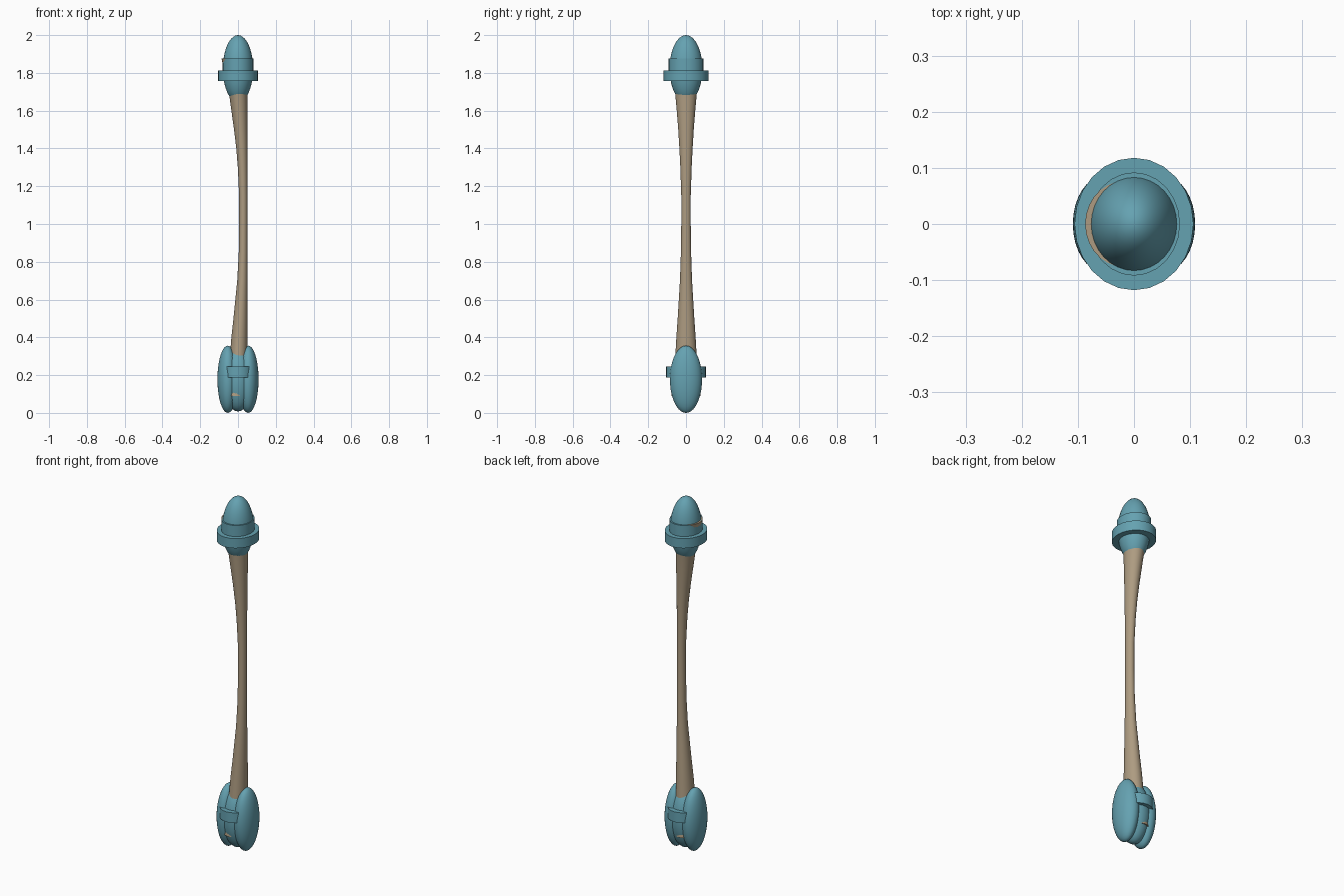
import bpy, bmesh, math

if "Cube" in bpy.data.objects:
    bpy.data.objects.remove(bpy.data.objects["Cube"])


def material(name, rgb):
    m = bpy.data.materials.new(name)
    m.diffuse_color = (*rgb, 1)
    m.use_nodes = True
    m.node_tree.nodes["Principled BSDF"].inputs["Base Color"].default_value = m.diffuse_color
    return m


TEAL = material("teal_cap", (0.13, 0.36, 0.44))
TAN = material("tan_shaft", (0.42, 0.33, 0.22))


def finish(ob, name, mat):
    ob.name = name
    ob.data.materials.append(mat)
    bpy.ops.object.select_all(action='DESELECT')
    ob.select_set(True)
    bpy.context.view_layer.objects.active = ob
    bpy.ops.object.transform_apply(location=False, rotation=False, scale=True)
    bpy.ops.object.shade_smooth_by_angle(angle=math.radians(35))
    return ob


def ellipsoid(name, x, z, radii):
    bpy.ops.mesh.primitive_uv_sphere_add(segments=32, ring_count=20, radius=1, location=(x, 0, z))
    ob = bpy.context.object
    ob.scale = radii
    return finish(ob, name, TEAL)


def band(name, z0, z1, rx, ry):
    bpy.ops.mesh.primitive_cylinder_add(vertices=24, radius=1, depth=1, location=(0, 0, (z0 + z1) / 2))
    ob = bpy.context.object
    ob.scale = (rx, ry, z1 - z0)
    return finish(ob, name, TEAL)


# Shaft: elliptical loft, straight on the right side and bowed on the left (z, left x, y radius)
profile = [(0.09, -0.070, 0.077), (0.20, -0.055, 0.065), (0.31, -0.042, 0.056),
           (0.40, -0.035, 0.051), (0.50, -0.024, 0.044), (0.60, -0.014, 0.038),
           (0.70, -0.004, 0.032), (0.85, 0.004, 0.027), (1.00, 0.006, 0.025),
           (1.15, 0.006, 0.025), (1.30, -0.001, 0.030), (1.40, -0.009, 0.035),
           (1.50, -0.021, 0.041), (1.60, -0.035, 0.049), (1.68, -0.046, 0.056),
           (1.78, -0.066, 0.067), (1.875, -0.087, 0.076)]
RIGHT, N = 0.05, 28
bm = bmesh.new()
rings = []
for z, left, ry in profile:
    cx, rx = (RIGHT + left) / 2, (RIGHT - left) / 2
    rings.append([bm.verts.new((cx + rx * math.cos(a), ry * math.sin(a), z))
                  for a in (2 * math.pi * i / N for i in range(N))])
for lo, hi in zip(rings, rings[1:]):
    for i in range(N):
        j = (i + 1) % N
        bm.faces.new((lo[i], lo[j], hi[j], hi[i]))
bm.faces.new(rings[0][::-1])
bm.faces.new(rings[-1])
mesh = bpy.data.meshes.new("shaft")
bm.to_mesh(mesh)
bm.free()
shaft = bpy.data.objects.new("shaft", mesh)
bpy.context.collection.objects.link(shaft)
finish(shaft, "shaft", TAN)

# Upper end: rounded head, collar and wide ring
ellipsoid("upper_head", 0, 1.822, (0.08, 0.087, 0.178))
band("upper_collar", 1.80, 1.875, 0.082, 0.092)
band("upper_ring", 1.757, 1.812, 0.106, 0.118)

# Lower end: two side lobes, a core between them and a strap
for side, sx in (("left", -1), ("right", 1)):
    ellipsoid(side + "_lobe", sx * 0.054, 0.178, (0.055, 0.085, 0.178))
ellipsoid("lower_core", 0, 0.178, (0.08, 0.085, 0.17))
band("lower_strap", 0.187, 0.245, 0.09, 0.106)
